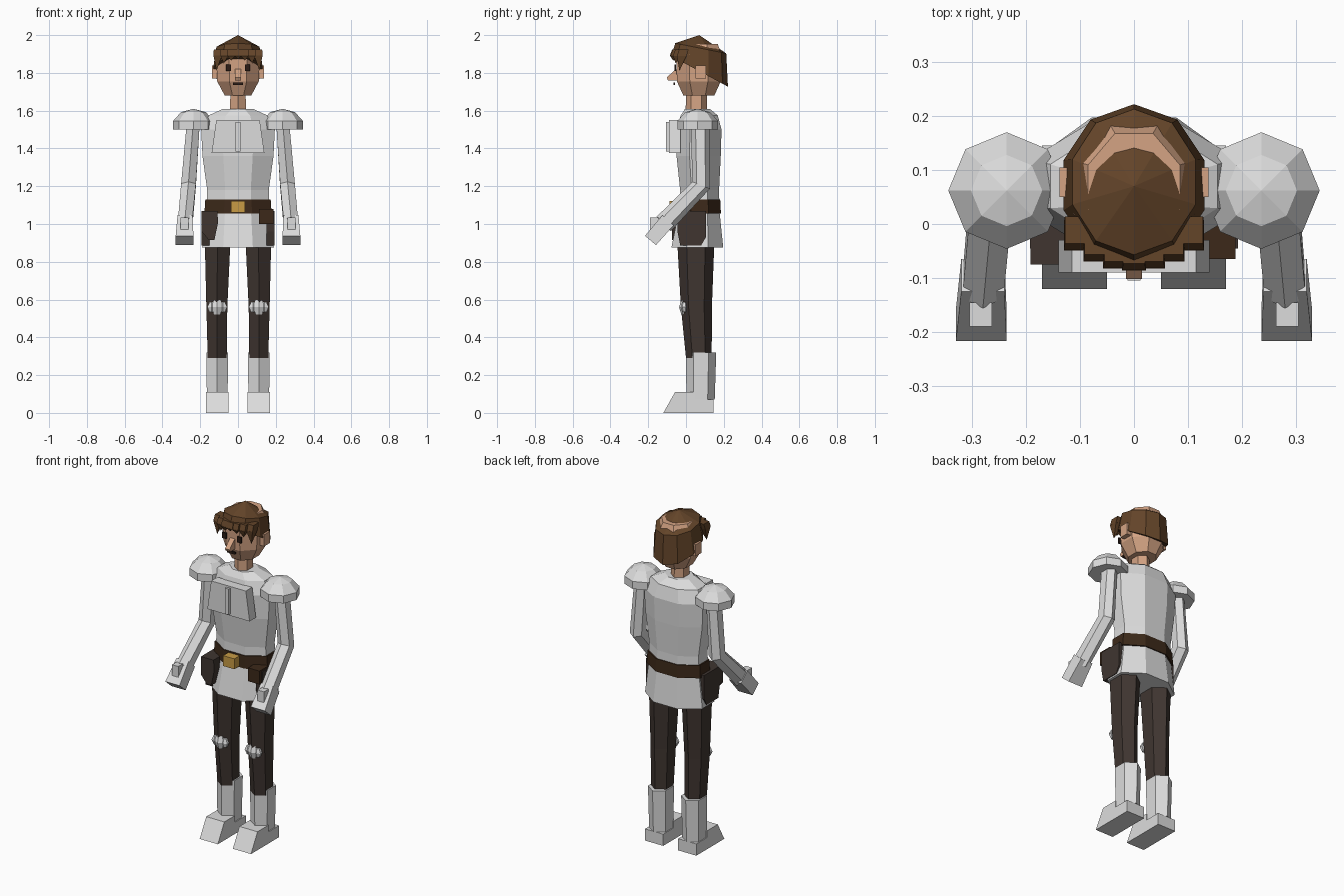
import bpy, bmesh, math
from mathutils import Vector

if "Cube" in bpy.data.objects:
    bpy.data.objects.remove(bpy.data.objects["Cube"])


def material(name, rgb):
    m = bpy.data.materials.new(name)
    m.diffuse_color = (*rgb, 1)
    m.use_nodes = True
    m.node_tree.nodes["Principled BSDF"].inputs["Base Color"].default_value = m.diffuse_color
    return m


WHITE = material("white armour", (0.72, 0.72, 0.72))
TROUSER = material("dark trousers", (0.05, 0.036, 0.03))
LEATHER = material("belt leather", (0.045, 0.022, 0.01))
HAIR = material("brown hair", (0.125, 0.058, 0.022))
SKIN = material("skin", (0.66, 0.37, 0.23))
GOLD = material("gold", (0.58, 0.33, 0.06))
DARK = material("eye dark", (0.025, 0.012, 0.008))


def finish(name, bm, mat):
    bmesh.ops.recalc_face_normals(bm, faces=bm.faces)
    me = bpy.data.meshes.new(name)
    bm.to_mesh(me)
    bm.free()
    me.materials.append(mat)
    ob = bpy.data.objects.new(name, me)
    bpy.context.collection.objects.link(ob)
    return ob


def loft(name, rings, mat, n=8, flat=True, apex=None):
    """Stack n-sided rings (cx, cy, z, rx, ry[, tilt]); flat puts a side, not a corner, in front."""
    bm = bmesh.new()
    loops = []
    for cx, cy, z, rx, ry, *tilt in rings:
        k = 1 / math.cos(math.pi / n) if flat else 1
        t = tilt[0] if tilt else 0
        loop = []
        for i in range(n):
            a = 2 * math.pi * (i + (0.5 if flat else 0)) / n
            dx, dy = rx * k * math.sin(a), -ry * k * math.cos(a)
            loop.append(bm.verts.new((cx + dx, cy + dy, z + t * dy)))
        loops.append(loop)
    for a, b in zip(loops, loops[1:]):
        for i in range(n):
            j = (i + 1) % n
            bm.faces.new((a[i], a[j], b[j], b[i]))
    bm.faces.new(loops[0])
    if apex:
        tip = bm.verts.new(apex)
        for i in range(n):
            bm.faces.new((loops[-1][i], loops[-1][(i + 1) % n], tip))
    else:
        bm.faces.new(loops[-1])
    return finish(name, bm, mat)


def prism(name, pts, place, depth, mat):
    """Extrude a 2D outline; place maps (u, v) to 3D, depth is the extrusion vector."""
    bm = bmesh.new()
    f = bm.faces.new([bm.verts.new(place(u, v)) for u, v in pts])
    ext = bmesh.ops.extrude_face_region(bm, geom=[f])["geom"]
    bmesh.ops.translate(bm, vec=Vector(depth),
                        verts=[g for g in ext if isinstance(g, bmesh.types.BMVert)])
    return finish(name, bm, mat)


def box(name, x0, x1, y0, y1, z0, z1, mat):
    return prism(name, [(x0, z0), (x1, z0), (x1, z1), (x0, z1)],
                 lambda u, v: (u, y0, v), (0, y1 - y0, 0), mat)


# Torso, belt and tunic skirt
loft("torso", [(0, .072, 1.09, .167, .105), (0, .072, 1.18, .163, .103),
               (0, .067, 1.36, .188, .117), (0, .07, 1.5, .195, .118),
               (0, .07, 1.575, .155, .098), (0, .06, 1.61, .078, .065)], WHITE)
loft("belt", [(0, .072, 1.055, .178, .113), (0, .072, 1.13, .173, .109)], LEATHER)
loft("tunic_skirt", [(0, .06, .875, .19, .137), (0, .07, 1.08, .165, .106)], WHITE)
box("buckle", -.037, .037, -.088, -.03, 1.06, 1.122, GOLD)

# Chest panel with centre ridge
prism("chest_panel", [(-.14, 1.375), (.14, 1.375), (.115, 1.55), (-.115, 1.55)],
      lambda u, v: (u, -.09, v), (0, .06, 0), WHITE)
box("chest_ridge", -.012, .012, -.105, -.085, 1.385, 1.54, WHITE)

# Hip holsters and front pouches
for s, side in ((-1, "left"), (1, "right")):
    prism(side + "_hip_holster", [(-.045, 1.07), (.105, 1.07), (.105, .93), (.08, .885),
                                  (-.03, .885), (-.045, .96)],
          lambda u, v: (s * .15, u, v), (s * .043, 0, 0), TROUSER)
prism("left_front_holster", [(-.192, 1.07), (-.11, 1.07), (-.105, 1.01), (-.125, .915),
                             (-.155, .915), (-.192, .96)],
      lambda u, v: (u, -.075, v), (0, .08, 0), TROUSER)
box("right_front_pouch", .112, .188, -.065, .02, 1.0, 1.08, LEATHER)

for s, side in ((-1, "left"), (1, "right")):
    # Legs and boots
    loft(side + "_leg", [(s * .11, .068, .29, .058, .068), (s * .112, .055, .56, .064, .082),
                         (s * .108, .052, .9, .078, .098)], TROUSER, 6, False)
    loft(side + "_boot_shaft", [(s * .11, .077, .07, .063, .075),
                                (s * .11, .08, .32, .067, .08)], WHITE, 6, False)
    prism(side + "_foot", [(-.12, 0), (-.058, .11), (.045, .11), (.045, .07),
                           (.145, .07), (.145, 0)],
          lambda u, v: (s * .11 - .06, u, v), (.12, 0, 0), WHITE)
    # Knee guard: a centre dome with two smaller side studs
    for nm, dx, r in (("dome", 0, .038), ("inner_stud", -.03, .026), ("outer_stud", .03, .026)):
        x = s * .11 + dx
        loft(f"{side}_knee_{nm}", [(x, -.01, .56 - r, r * .5, r * .4), (x, -.01, .56, r, r * .7),
                                   (x, -.01, .56 + r, r * .5, r * .4)], WHITE, 6, False)
    # Arms bent forward at the elbow
    loft(side + "_upper_arm", [(s * .262, .08, 1.205, .045, .046, -.4),
                               (s * .238, .075, 1.52, .04, .05)], WHITE, 6, False)
    loft(side + "_forearm", [(s * .28, -.118, 1.0, .044, .038, -1),
                             (s * .262, .08, 1.205, .045, .046, -.4)], WHITE, 6, False)
    loft(side + "_hand", [(s * .283, -.188, .913, .047, .029, -.85),
                          (s * .28, -.095, 1.02, .04, .03, -.9)], WHITE, 4)
    box(side + "_thumb", s * .284 - .021, s * .284 + .021, -.19, -.145, .97, 1.035, WHITE)
    # Shoulder pads
    x = s * .236
    loft(side + "_shoulder_pad", [(x, .062, 1.5, .108, .108), (x, .062, 1.545, .108, .108),
                                  (x, .062, 1.592, .066, .066)], WHITE, 8, False,
         (x, .062, 1.61))

# Neck and head
loft("neck", [(0, .055, 1.59, .05, .057), (0, .055, 1.7, .046, .055)], SKIN, 6, False)
loft("head", [(0, .068, 1.68, .07, .082), (0, .068, 1.755, .11, .116),
              (0, .068, 1.9, .113, .12), (0, .068, 1.952, .085, .1)], SKIN)
prism("nose", [(-.04, 1.825), (-.06, 1.815), (-.102, 1.775), (-.095, 1.76), (-.04, 1.76)],
      lambda u, v: (-.015, u, v), (.03, 0, 0), SKIN)
box("mouth", -.026, .026, -.066, -.057, 1.735, 1.748, DARK)
for s, side in ((-1, "left"), (1, "right")):
    box(side + "_eye", s * .05 - .013, s * .05 + .013, -.061, -.052, 1.81, 1.845, DARK)
    box(side + "_ear", s * .12 - .018, s * .12 + .018, .05, .105, 1.77, 1.84, SKIN)

# Hair cap, tilted down to the back, and fringe spikes
loft("hair_cap", [(0, .072, 1.808, .137, .15, -.54), (0, .078, 1.93, .12, .135, -.2)],
     HAIR, 10, False, (0, .07, 2.0))
for i, (x, tip) in enumerate(((-.108, 1.81), (-.072, 1.85), (-.035, 1.865), (0, 1.872),
                              (.035, 1.865), (.072, 1.85), (.108, 1.81))):
    y = -.06 + 3.2 * x * x
    loft(f"fringe_{i + 1}", [(x, y + .012, 1.925, .02, .025), (x, y, 1.89, .022, .026)],
         HAIR, 4, True, None)
    loft(f"fringe_tip_{i + 1}", [(x, y, 1.892, .022, .026)], HAIR, 4, True,
         (x * 1.05, y - .012, tip))
